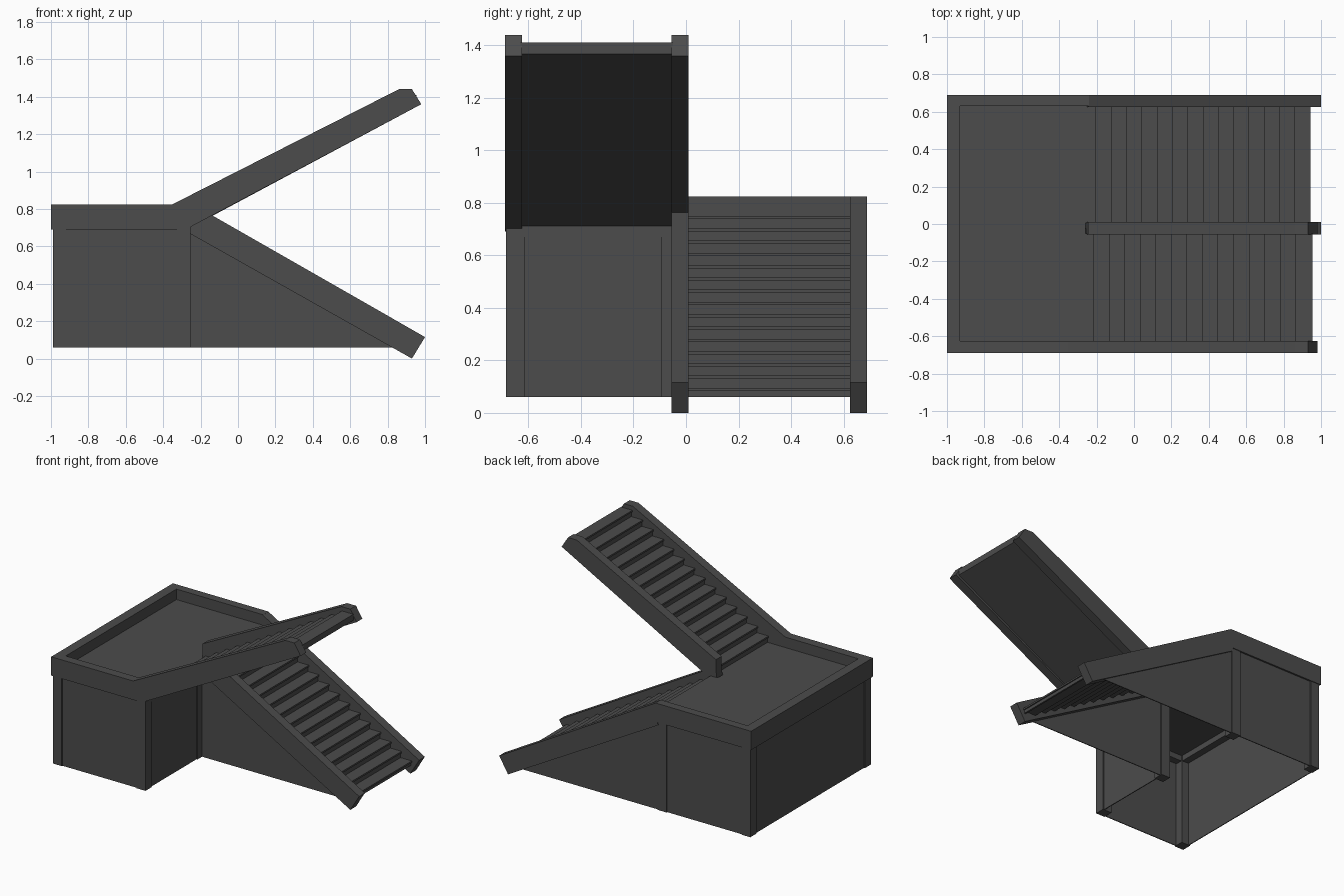
import bpy, bmesh

if "Cube" in bpy.data.objects:
    bpy.data.objects.remove(bpy.data.objects["Cube"])

FLOOR = 0.75            # landing walking surface
BASE = 0.06             # underside of walls and posts
STEP_X = -0.21          # where both flights meet the landing

# Dark grey paint for everything
paint = bpy.data.materials.new("dark_grey")
paint.diffuse_color = (0.072, 0.072, 0.072, 1)
paint.use_nodes = True
paint.node_tree.nodes["Principled BSDF"].inputs["Base Color"].default_value = paint.diffuse_color


def prism(name, profile, y0, y1):
    """Extrude an x-z profile from y0 to y1."""
    bm = bmesh.new()
    face = bm.faces.new([bm.verts.new((x, y0, z)) for x, z in profile])
    ext = bmesh.ops.extrude_face_region(bm, geom=[face])
    verts = [v for v in ext["geom"] if isinstance(v, bmesh.types.BMVert)]
    bmesh.ops.translate(bm, verts=verts, vec=(0, y1 - y0, 0))
    bmesh.ops.recalc_face_normals(bm, faces=bm.faces)
    mesh = bpy.data.meshes.new(name)
    bm.to_mesh(mesh)
    bm.free()
    mesh.materials.append(paint)
    obj = bpy.data.objects.new(name, mesh)
    bpy.context.collection.objects.link(obj)
    return obj


def box(name, x0, x1, y0, y1, z0, z1):
    return prism(name, [(x0, z0), (x1, z0), (x1, z1), (x0, z1)], y0, y1)


# Landing floor and raised rim
box("landing_floor", -0.98, -0.258, -0.67, 0.67, 0.71, FLOOR)
box("rim_left", -1.0, -0.93, -0.69, 0.69, 0.69, 0.825)
box("rim_back", -0.93, -0.24, 0.63, 0.69, 0.69, 0.825)

# Front rim bends up into the outer stringer of the upper flight
upper_end = [(0.98, 1.36), (0.93, 1.44), (0.86, 1.44)]
prism("rim_front_and_upper_stringer",
      [(-0.93, 0.69), (-0.28, 0.69)] + upper_end + [(-0.35, 0.825), (-0.93, 0.825)],
      -0.69, -0.625)
prism("upper_inner_stringer",
      [(-0.245, 0.705)] + upper_end + [(-0.245, 0.877)], -0.055, 0.01)

# Lower flight stringers and the triangular walls below them
lower = [(-0.26, 0.67), (0.93, 0.0), (1.0, 0.115), (-0.242, 0.825)]
prism("lower_outer_stringer", lower, 0.625, 0.69)
prism("lower_inner_stringer", lower, -0.055, 0.01)
triangle = [(-0.27, BASE), (0.845, BASE), (-0.27, 0.68)]
prism("stair_wall_inner", triangle, -0.043, -0.037)
prism("stair_wall_outer", triangle, 0.672, 0.678)

# Posts under the landing
for side, x in (("left", -0.99), ("right", -0.325)):
    for place, y in (("front", -0.685), ("back", 0.615)):
        box(f"post_{place}_{side}", x, x + 0.07, y, y + 0.07, BASE, 0.71)
box("post_middle", -0.325, -0.255, -0.095, -0.025, BASE, 0.71)

# Thin wall panels between the posts
box("wall_front", -0.95, -0.29, -0.678, -0.672, BASE, 0.71)
box("wall_back", -0.95, -0.29, 0.672, 0.678, BASE, 0.71)
box("wall_left", -0.983, -0.977, -0.65, 0.65, BASE, 0.71)
box("wall_right", -0.268, -0.262, -0.65, -0.06, BASE, 0.71)

# Beams carrying the landing
box("beam_left", -0.975, -0.925, -0.65, 0.65, 0.67, 0.71)
box("beam_right", -0.32, -0.258, -0.65, 0.65, 0.67, 0.71)
box("beam_front", -0.95, -0.29, -0.67, -0.62, 0.67, 0.71)
box("beam_back", -0.95, -0.29, 0.62, 0.67, 0.67, 0.71)

LIP, NOSE = 0.012, 0.008    # tread thickness and overhang

# Upper flight: solid steps over a flat sloping soffit
n, run, rise = 14, 1.165 / 14, (1.41 - FLOOR) / 14
pts = [(-0.258, FLOOR)]
for i in range(n):
    x, z = STEP_X + run * i, FLOOR + rise * (i + 1)
    pts += [(x, z - rise), (x, z - LIP), (x - NOSE, z - LIP), (x - NOSE, z)]
pts += [(0.955, 1.41), (0.955, 1.367), (-0.258, 0.712)]
prism("upper_steps", pts, -0.63, -0.05)

# Lower flight: thin folded steps, open below
n, run, rise = 15, 1.145 / 14, 0.0468
top, under = [(-0.258, FLOOR)], [(-0.258, FLOOR - 0.025)]
for i in range(n):
    x, z = STEP_X + run * i, FLOOR - rise * i
    bottom = max(z - rise, BASE)
    top += [(x + NOSE, z), (x + NOSE, z - LIP), (x, z - LIP), (x, bottom)]
    under += [(x - 0.012, z - 0.018), (x - 0.012, max(bottom - 0.018, BASE))]
prism("lower_steps", top + under[::-1], 0.005, 0.63)
